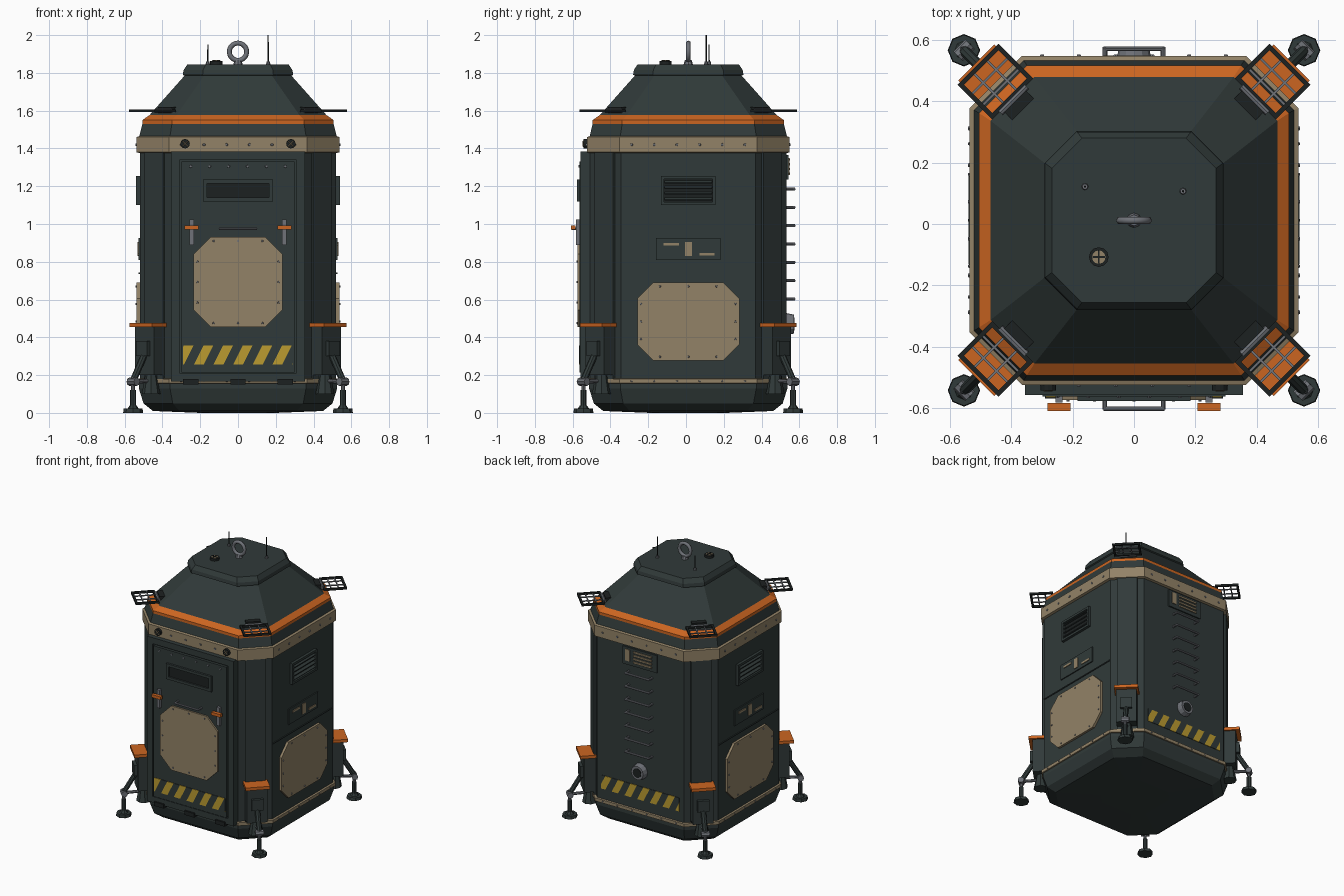
import bpy, bmesh, math
from mathutils import Matrix, Vector

if "Cube" in bpy.data.objects:
    bpy.data.objects.remove(bpy.data.objects["Cube"])

def material(name, r, g, b):
    m = bpy.data.materials.new(name)
    m.use_nodes = True
    m.diffuse_color = (r, g, b, 1)
    m.node_tree.nodes["Principled BSDF"].inputs["Base Color"].default_value = (r, g, b, 1)
    return m

DARK = material("dark green grey", 0.03, 0.042, 0.041)
BLACK = material("soft black", 0.012, 0.015, 0.015)
TAN = material("tan", 0.29, 0.225, 0.135)
ORANGE = material("orange", 0.6, 0.13, 0.015)
YELLOW = material("hazard yellow", 0.5, 0.33, 0.03)
GREY = material("steel grey", 0.16, 0.17, 0.19)

SHIFT = Matrix.Translation((0, 0.012, 0))
FRONT, SIDES, BACK = [0], [90, 270], [180]
CORNERS = [45, 135, 225, 315]
ALL = FRONT + SIDES + BACK

# Parts are drawn facing -y, then turned to the walls or corners they belong to
def finish(bm, name, mats, turns=FRONT, smooth=False):
    bmesh.ops.recalc_face_normals(bm, faces=bm.faces)
    mesh = bpy.data.meshes.new(name)
    bm.to_mesh(mesh)
    bm.free()
    for m in mats if isinstance(mats, list) else [mats]:
        mesh.materials.append(m)
    if smooth:
        mesh.shade_smooth()
    for i, t in enumerate(turns):
        ob = bpy.data.objects.new(name if i == 0 else f"{name}_{i + 1}", mesh)
        ob.matrix_world = SHIFT @ Matrix.Rotation(math.radians(t), 4, "Z")
        bpy.context.collection.objects.link(ob)

def add_box(bm, x0, x1, out0, out1, z0, z1, tilt=0):
    mid = Vector(((x0 + x1) / 2, -(out0 + out1) / 2, (z0 + z1) / 2))
    m = (Matrix.Translation(mid) @ Matrix.Rotation(tilt, 4, "X")
         @ Matrix.Diagonal((x1 - x0, out1 - out0, z1 - z0, 1)))
    bmesh.ops.create_cube(bm, size=1, matrix=m)

def add_rod(bm, a, b, r1, r2=None, sides=8):
    a, b = Vector(a), Vector(b)
    m = Matrix.Translation((a + b) / 2) @ (b - a).to_track_quat("Z", "Y").to_matrix().to_4x4()
    bmesh.ops.create_cone(bm, cap_ends=True, segments=sides, radius1=r1,
                          radius2=r1 if r2 is None else r2, depth=(b - a).length, matrix=m)

def boxes(name, mat, turns, *dims):
    bm = bmesh.new()
    for d in dims:
        add_box(bm, *d)
    finish(bm, name, mat, turns)

def rods(name, mat, turns, *dims):
    bm = bmesh.new()
    for d in dims:
        add_rod(bm, *d)
    finish(bm, name, mat, turns)

def rivets(name, mat, turns, out, points, r=0.009):
    rods(name, mat, turns, *[((x, -out + 0.004, z), (x, -out - 0.005, z), r, r * 0.7, 6)
                             for x, z in points])

def frame(name, mat, turns, w, out0, out1, z0, z1, t):
    boxes(name, mat, turns, (-w, w, out0, out1, z0, z0 + t), (-w, w, out0, out1, z1 - t, z1),
          (-w, -w + t, out0, out1, z0 + t, z1 - t), (w - t, w, out0, out1, z0 + t, z1 - t))

def octagon(w, h, cut):
    return [(w, -h + cut), (w, h - cut), (w - cut, h), (cut - w, h),
            (-w, h - cut), (-w, cut - h), (cut - w, -h), (w - cut, -h)]

def octagon_plate(name, mat, turns, w, z0, z1, cut, out0, out1):
    bm = bmesh.new()
    mid = (z0 + z1) / 2
    f = bm.faces.new([bm.verts.new((x, -out0, z + mid)) for x, z in octagon(w, (z1 - z0) / 2, cut)])
    g = bmesh.ops.extrude_face_region(bm, geom=[f])["geom"]
    bmesh.ops.translate(bm, vec=(0, out0 - out1, 0),
                        verts=[v for v in g if isinstance(v, bmesh.types.BMVert)])
    finish(bm, name, mat, turns)
    s, m = w - 0.02, (z1 - z0) / 2 - 0.02
    pts = [(x * s, mid + k * m) for x in (-0.6, 0, 0.6) for k in (-1, 1)]
    pts += [(k * s, mid + z * m) for z in (-0.5, 0, 0.5) for k in (-1, 1)]
    rivets(name + "_rivets", GREY, turns, out1, pts, 0.007)

# Hull: stacked eight-sided rings (half width, corner start, height, colour below)
RINGS = [(0.2, 0.13, 0, 0), (0.45, 0.31, 0.01, 0), (0.5, 0.345, 0.05, 0), (0.525, 0.36, 0.13, 0),
         (0.525, 0.36, 0.155, 0), (0.533, 0.365, 0.157, 1), (0.533, 0.365, 0.18, 1),
         (0.52, 0.355, 0.182, 1), (0.52, 0.355, 1.375, 0), (0.537, 0.365, 1.38, 1),
         (0.537, 0.365, 1.46, 1), (0.522, 0.36, 1.465, 1), (0.506, 0.35, 1.53, 0),
         (0.506, 0.35, 1.55, 2), (0.468, 0.325, 1.577, 2), (0.283, 0.18, 1.785, 0),
         (0.292, 0.187, 1.79, 0), (0.288, 0.185, 1.815, 0), (0.268, 0.17, 1.845, 0)]
bm = bmesh.new()
last = None
for half, corner, z, colour in RINGS:
    ring = [bm.verts.new((x, y, z)) for x, y in octagon(half, half, half - corner)]
    if last:
        for i in range(8):
            j = (i + 1) % 8
            bm.faces.new((last[i], last[j], ring[j], ring[i])).material_index = colour
    else:
        bm.faces.new(ring)
    last = ring
bm.faces.new(last)
finish(bm, "hull", [DARK, TAN, ORANGE])

boxes("corner_post", DARK, CORNERS, (-0.07, 0.07, 0.6, 0.633, 0.18, 1.38))
rivets("band_rivet", GREY, ALL, 0.537, [(-0.3 + i * 0.12, 1.42) for i in range(6)])
rivets("sill_rivet", GREY, ALL, 0.533, [(-0.3 + i * 0.12, 0.168) for i in range(6)], 0.006)

# Front door
boxes("door_surround", DARK, FRONT, (-0.355, 0.355, 0.5, 0.555, 0.165, 1.385))
frame("door_frame", DARK, FRONT, 0.355, 0.555, 0.57, 0.165, 1.385, 0.045)
boxes("door_panel", DARK, FRONT, (-0.298, 0.298, 0.55, 0.575, 0.215, 1.33))
rivets("door_rivet", GREY, FRONT, 0.575, [(-0.25 + i * 0.1, 1.305) for i in range(6)])
frame("door_window_frame", DARK, FRONT, 0.185, 0.57, 0.59, 1.12, 1.235, 0.02)
boxes("door_window", BLACK, FRONT, (-0.165, 0.165, 0.57, 0.579, 1.14, 1.215))
octagon_plate("door_plate", TAN, FRONT, 0.235, 0.455, 0.93, 0.09, 0.57, 0.587)
rods("door_grab_handle", GREY, FRONT, ((-0.1, -0.615, 0.975), (0.1, -0.615, 0.975), 0.007),
     *[((s * 0.095, -0.57, 0.975), (s * 0.095, -0.617, 0.975), 0.007) for s in (-1, 1)])
boxes("door_lever_bar", GREY, FRONT, *[(s * 0.245 - 0.012, s * 0.245 + 0.012, 0.57, 0.595, 0.89, 1.025)
                                       for s in (-1, 1)])
boxes("door_lever_grip", ORANGE, FRONT, *[(s * 0.245 - 0.037, s * 0.245 + 0.037, 0.597, 0.622, 0.97, 0.992)
                                          for s in (-1, 1)])
boxes("door_hinge", BLACK, FRONT, *[(x - 0.04, x + 0.04, 0.53, 0.582, 0.15, 0.18) for x in (-0.25, 0, 0.25)])
for side, x in (("right", -0.28), ("left", 0.28)):
    rods(side + "_band_lamp", BLACK, FRONT, ((x, -0.53, 1.425), (x, -0.555, 1.425), 0.025, 0.025, 12))
    bm = bmesh.new()
    for k in (-1, 1):
        d = 0.014
        add_rod(bm, (x - d, -0.556, 1.425 - k * d), (x + d, -0.556, 1.425 + k * d), 0.003, 0.003, 4)
    finish(bm, side + "_lamp_cross", TAN)

# Hazard stripes: slanted cuts across a thin plate, coloured alternately
def hazard(name, turns, out, half):
    bm = bmesh.new()
    add_box(bm, -half, half, out, out + 0.005, 0.257, 0.357)
    pitch, slant = 0.052, 0.5
    for k in range(-8, 9):
        bmesh.ops.bisect_plane(bm, geom=bm.verts[:] + bm.edges[:] + bm.faces[:],
                               plane_co=(k * pitch, 0, 0.307), plane_no=(1, 0, -slant))
    for f in bm.faces:
        c = f.calc_center_median()
        f.material_index = math.floor((c.x - slant * (c.z - 0.307)) / pitch) % 2
    finish(bm, name, [YELLOW, DARK], turns)

hazard("front_hazard_strip", FRONT, 0.574, 0.29)
hazard("back_hazard_strip", BACK, 0.519, 0.32)

# Side walls
octagon_plate("side_plate", TAN, SIDES, 0.27, 0.277, 0.69, 0.085, 0.51, 0.537)
boxes("side_seam", DARK, SIDES, (-0.35, 0.35, 0.515, 0.526, 0.735, 0.742))
frame("side_vent_frame", DARK, SIDES, 0.145, 0.51, 0.54, 1.1, 1.255, 0.017)
boxes("side_vent_back", BLACK, SIDES, (-0.13, 0.13, 0.515, 0.523, 1.11, 1.245))
boxes("side_vent_slat", DARK, SIDES, *[(-0.125, 0.125, 0.52, 0.54, 1.13 + i * 0.03, 1.136 + i * 0.03, 0.5)
                                      for i in range(4)])
boxes("side_marker_panel", DARK, SIDES, (-0.17, 0.17, 0.515, 0.528, 0.81, 0.925))
boxes("side_marker", TAN, SIDES, (-0.13, -0.05, 0.525, 0.533, 0.885, 0.9),
      (-0.017, 0.02, 0.525, 0.533, 0.83, 0.905), (0.06, 0.14, 0.525, 0.533, 0.832, 0.847))

# Back wall: grille panel, ladder and round port
boxes("back_panel", DARK, BACK, (-0.14, 0.14, 0.51, 0.53, 1.235, 1.365))
boxes("back_marker", TAN, BACK, (-0.115, -0.08, 0.525, 0.536, 1.265, 1.35))
boxes("back_grille_bar", TAN, BACK, *[(-0.05, 0.1, 0.525, 0.538, 1.26 + i * 0.025, 1.272 + i * 0.025)
                                     for i in range(4)])
bm = bmesh.new()
for i in range(7):
    z = 1.185 - i * 0.097
    add_rod(bm, (-0.1, -0.56, z), (0.1, -0.56, z), 0.008)
    for s in (-1, 1):
        add_rod(bm, (s * 0.095, -0.51, z), (s * 0.095, -0.565, z), 0.008)
finish(bm, "ladder_rung", GREY, BACK)
rods("back_port_ring", GREY, BACK, ((0, -0.51, 0.47), (0, -0.56, 0.47), 0.06, 0.05, 12))
rods("back_port_cap", BLACK, BACK, ((0, -0.55, 0.47), (0, -0.563, 0.47), 0.034, 0.034, 12))

# Corner legs
boxes("leg_housing", DARK, CORNERS, (-0.07, 0.07, 0.57, 0.7, 0.2, 0.456), (-0.04, 0.04, 0.69, 0.722, 0.3, 0.38))
boxes("leg_housing_lid", ORANGE, CORNERS, (-0.083, 0.083, 0.57, 0.728, 0.455, 0.477))
rods("leg_nozzle", DARK, CORNERS, ((0, -0.65, 0.1), (0, -0.65, 0.21), 0.05, 0.03))
rods("leg_arm", DARK, CORNERS, ((0, -0.7, 0.31), (0, -0.785, 0.17), 0.018),
     ((0, -0.785, 0.02), (0, -0.785, 0.12), 0.016))
rods("leg_strut", GREY, CORNERS, ((0, -0.65, 0.17), (0, -0.785, 0.165), 0.011),
     ((0, -0.785, 0.1), (0, -0.785, 0.19), 0.011), ((-0.028, -0.785, 0.165), (0.028, -0.785, 0.165), 0.022))
rods("foot", DARK, CORNERS, ((0, -0.785, 0), (0, -0.785, 0.022), 0.053, 0.05),
     ((0, -0.785, 0.022), (0, -0.785, 0.04), 0.03, 0.018))

# Open grid panels above the roof edge
bm = bmesh.new()
for s in (-1, 1):
    add_box(bm, min(s * 0.095, s * 0.08), max(s * 0.095, s * 0.08), 0.56, 0.72, 1.592, 1.606)
for r in (0.56, 0.705):
    add_box(bm, -0.08, 0.08, r, r + 0.015, 1.592, 1.606)
add_box(bm, -0.05, 0.05, 0.5, 0.55, 1.56, 1.62)
finish(bm, "grid_panel_frame", BLACK, CORNERS)
boxes("grid_panel_bar", GREY, CORNERS, *[(x - 0.004, x + 0.004, 0.57, 0.71, 1.596, 1.603) for x in (-0.03, 0.03)],
      *[(-0.085, 0.085, r - 0.004, r + 0.004, 1.596, 1.603) for r in (0.615, 0.665)])
rods("grid_panel_hinge", GREY, CORNERS, ((-0.06, -0.557, 1.6), (0.06, -0.557, 1.6), 0.011))

# Roof fittings: lifting ring, antennas and filler cap
bm = bmesh.new()
R, t, n, k = 0.046, 0.013, 20, 6
loops = []
for i in range(n):
    a = math.tau * i / n
    rad = [(R + t * math.cos(math.tau * j / k), t * math.sin(math.tau * j / k)) for j in range(k)]
    loops.append([bm.verts.new((r * math.cos(a), y, 1.912 + r * math.sin(a))) for r, y in rad])
for i in range(n):
    for j in range(k):
        p, q = loops[i], loops[(i + 1) % n]
        bm.faces.new((p[j], p[(j + 1) % k], q[(j + 1) % k], q[j]))
finish(bm, "lifting_ring", GREY, smooth=True)
rods("lifting_ring_base", GREY, FRONT, ((0, 0, 1.84), (0, 0, 1.868), 0.026, 0.018))
for side, x, y, top in (("right", -0.16, 0.11, 1.95), ("left", 0.16, 0.095, 2.0)):
    rods(side + "_antenna", BLACK, FRONT, ((x, y, 1.84), (x, y, top), 0.004, 0.003, 6))
    rods(side + "_antenna_base", GREY, FRONT, ((x, y, 1.84), (x, y, 1.86), 0.012, 0.009))
rods("filler_cap", BLACK, FRONT, ((-0.115, -0.12, 1.84), (-0.115, -0.12, 1.862), 0.032, 0.032, 12))
rods("filler_cap_disc", TAN, FRONT, ((-0.115, -0.12, 1.86), (-0.115, -0.12, 1.865), 0.022, 0.022, 12))
boxes("filler_cap_cross", BLACK, FRONT, (-0.136, -0.094, 0.117, 0.123, 1.862, 1.868),
      (-0.118, -0.112, 0.099, 0.141, 1.862, 1.868))
